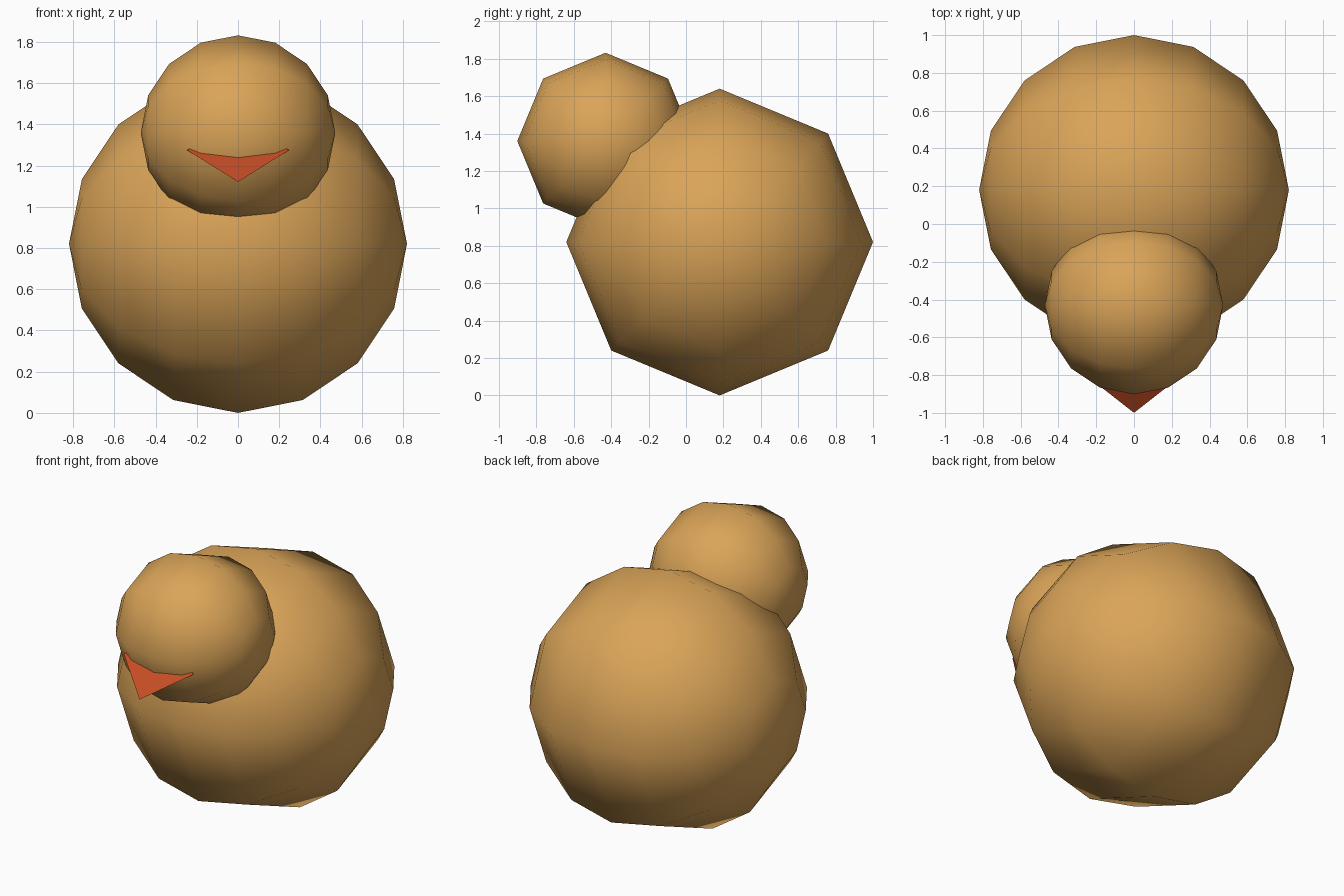
import bpy, math
from mathutils import Matrix

cube = bpy.data.objects.get("Cube")
if cube:
    bpy.data.objects.remove(cube, do_unlink=True)


def make_material(name, rgb):
    mat = bpy.data.materials.new(name)
    mat.use_nodes = True
    color = (*rgb, 1.0)
    mat.diffuse_color = color
    mat.node_tree.nodes["Principled BSDF"].inputs["Base Color"].default_value = color
    return mat


golden = make_material("golden_brown", (0.70, 0.37, 0.097))
orange = make_material("red_orange", (0.56, 0.072, 0.018))


def ball(name, radius, center):
    """Low-poly smooth sphere whose poles point sideways along x."""
    bpy.ops.mesh.primitive_uv_sphere_add(segments=8, ring_count=8, radius=radius)
    obj = bpy.context.object
    obj.name = name
    obj.data.transform(Matrix.Rotation(math.pi / 2, 4, "Y"))
    obj.location = center
    obj.data.materials.append(golden)
    bpy.ops.object.shade_smooth()
    return obj


# Round body and head
ball("body", 0.82, (0, 0.18, 0.82))
ball("head", 0.472, (0, -0.43, 1.36))

# Flat beak: a square turned corner-first, tilted down, half sunk in the head
bpy.ops.mesh.primitive_plane_add(size=0.35)
beak = bpy.context.object
beak.name = "beak"
tilt = Matrix.Rotation(math.radians(38.5), 4, "X")
beak.data.transform(tilt @ Matrix.Rotation(math.radians(45), 4, "Z"))
beak.location = (0, -0.806, 1.275)
beak.data.materials.append(orange)
